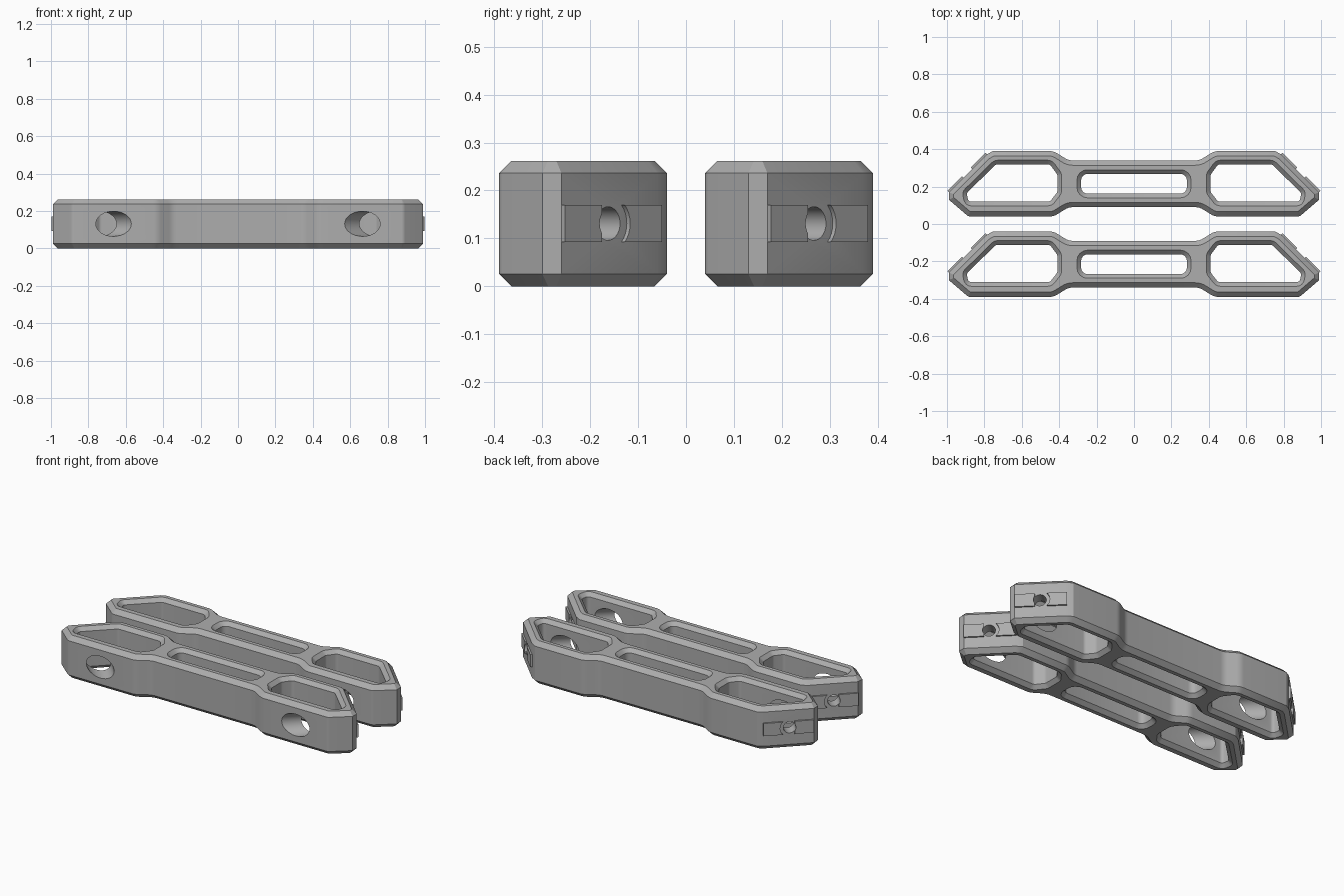
import bpy, bmesh, math
from mathutils import Vector, Matrix

if "Cube" in bpy.data.objects:
    bpy.data.objects.remove(bpy.data.objects["Cube"])

HEIGHT, CHAMFER, MID = 0.262, 0.026, 0.131
SPACING = 0.215          # centre line of each link from y = 0
R2 = math.sqrt(0.5)

grey = bpy.data.materials.new("satin_grey")
grey.diffuse_color = (0.42, 0.42, 0.42, 1)
grey.use_nodes = True
grey.node_tree.nodes["Principled BSDF"].inputs["Base Color"].default_value = grey.diffuse_color


def rounded(points, segments=4):
    """Closed outline from (x, y, corner radius) points, counter-clockwise."""
    out = []
    n = len(points)
    for i, (x, y, r) in enumerate(points):
        p = Vector((x, y))
        a = (Vector(points[i - 1][:2]) - p).normalized()
        b = (Vector(points[(i + 1) % n][:2]) - p).normalized()
        if r == 0:
            out.append(p)
            continue
        half = a.angle(b) / 2
        d = r / math.tan(half)
        c = p + (a + b).normalized() * r / math.sin(half)
        s, e = p + a * d - c, p + b * d - c
        sweep = s.angle_signed(e)
        for k in range(segments + 1):
            out.append(c + Matrix.Rotation(-sweep * k / segments, 2) @ s)
    return out


def offset(loop, d):
    """Move an outline outwards by d with mitred corners."""
    out = []
    n = len(loop)
    for i, p in enumerate(loop):
        e1, e2 = (p - loop[i - 1]).normalized(), (loop[(i + 1) % n] - p).normalized()
        n1, n2 = Vector((e1.y, -e1.x)), Vector((e2.y, -e2.x))
        out.append(p + (n1 + n2) * d / (1 + n1.dot(n2)))
    return out


def make_object(name, bm):
    bmesh.ops.recalc_face_normals(bm, faces=bm.faces)
    mesh = bpy.data.meshes.new(name)
    bm.to_mesh(mesh)
    bm.free()
    mesh.materials.append(grey)
    ob = bpy.data.objects.new(name, mesh)
    bpy.context.collection.objects.link(ob)
    return ob


def loft(name, loop, levels):
    """Stack offset copies of an outline at (z, offset) levels."""
    bm = bmesh.new()
    rings = [[bm.verts.new((p.x, p.y, z)) for p in offset(loop, d)] for z, d in levels]
    n = len(loop)
    for lo, hi in zip(rings, rings[1:]):
        for i in range(n):
            bm.faces.new((lo[i], lo[(i + 1) % n], hi[(i + 1) % n], hi[i]))
    bm.faces.new(rings[0][::-1])
    bm.faces.new(rings[-1])
    return make_object(name, bm)


def drill(name, side, radius, start, end):
    """Cylinder along the diagonal hole axis of one lobe."""
    direction = Vector((side * R2, R2, 0))
    origin = Vector((side * 0.665, -0.175, MID))
    bm = bmesh.new()
    rot = direction.to_track_quat('Z', 'Y').to_matrix().to_4x4()
    bmesh.ops.create_cone(bm, cap_ends=True, segments=32, radius1=radius, radius2=radius,
                          depth=end - start,
                          matrix=Matrix.Translation(origin + direction * (start + end) / 2) @ rot)
    return make_object(name, bm)


def cut(ob, cutter):
    mod = ob.modifiers.new("cut", 'BOOLEAN')
    mod.operation, mod.solver, mod.object = 'DIFFERENCE', 'EXACT', cutter
    bpy.context.view_layer.objects.active = ob
    bpy.ops.object.modifier_apply(modifier=mod.name)
    bpy.data.objects.remove(cutter)


def mirrored(points):
    """Same points reflected in x, kept counter-clockwise."""
    return [(-x, y, r) for x, y, r in reversed(points)]


# Link body with pointed lobes and a narrow waist
half_outline = [(0.35, -0.125, 0.08), (0.43, -0.175, 0.08), (0.885, -0.175, 0.03),
                (0.99, -0.085, 0), (0.99, -0.045, 0), (0.79, 0.155, 0),
                (0.755, 0.175, 0), (0.43, 0.175, 0.08), (0.35, 0.125, 0.08)]
body = loft("link_body", rounded(half_outline + mirrored(half_outline)),
            [(0, -CHAMFER), (CHAMFER, 0), (HEIGHT - CHAMFER, 0), (HEIGHT, -CHAMFER)])

# Windows and centre slot, flared at top and bottom
FLARE = 0.022
flared = [(-0.01, FLARE + 0.01), (FLARE, 0), (HEIGHT - FLARE, 0), (HEIGHT + 0.01, FLARE + 0.01)]
window = [(0.45, -0.096, 0.025), (0.41, -0.045, 0.025), (0.41, 0.05, 0.025),
          (0.45, 0.104, 0.025), (0.738, 0.104, 0.025), (0.895, -0.05, 0.02),
          (0.885, -0.096, 0.02)][::-1]
window = window[::-1] if sum(
    a[0] * b[1] - b[0] * a[1] for a, b in zip(window, window[1:] + window[:1])) < 0 else window
slot = [(-0.283, -0.053, 0.035), (0.283, -0.053, 0.035), (0.283, 0.053, 0.035), (-0.283, 0.053, 0.035)]
for shape in (window, mirrored(window), slot):
    cut(body, loft("opening_cutter", rounded(shape), flared))

# Diagonal holes: wide access hole in the front wall, bolt hole in the tip
for side in (-1, 1):
    cut(body, drill("access_cutter", side, 0.067, -0.15, 0.18))
    cut(body, drill("bolt_cutter", side, 0.035, 0.23, 0.42))
parts = [body]

# Raised mounting pads on the slanted tip faces
for side in (-1, 1):
    for label, y0, y1, hole in (("outer", -0.045, 0.033, 0.035), ("inner", 0.065, 0.158, 0.055)):
        ring = [(0.945 - y0 - 0.004, y0 - 0.004), (0.945 - y0 + 0.007, y0 + 0.007),
                (0.945 - y1 + 0.007, y1 + 0.007), (0.945 - y1 - 0.004, y1 - 0.004)]
        pts = [(x, y, 0) for x, y in ring]
        pad = loft(label + "_mounting_pad", rounded(pts if side > 0 else mirrored(pts)),
                   [(0.092, 0), (0.17, 0)])
        cut(pad, drill("pad_cutter", side, hole, 0.2, 0.45))
        parts.append(pad)

# Smooth the rounded corners, then place the front link and copy it to the back
for ob in parts:
    bpy.ops.object.select_all(action='DESELECT')
    ob.select_set(True)
    bpy.context.view_layer.objects.active = ob
    bpy.ops.object.shade_smooth_by_angle(angle=math.radians(25))
    twin = ob.copy()
    twin.data = ob.data.copy()
    bpy.context.collection.objects.link(twin)
    twin.name = "back_" + ob.name
    ob.name = "front_" + ob.name
    ob.location.y, twin.location.y = -SPACING, SPACING
